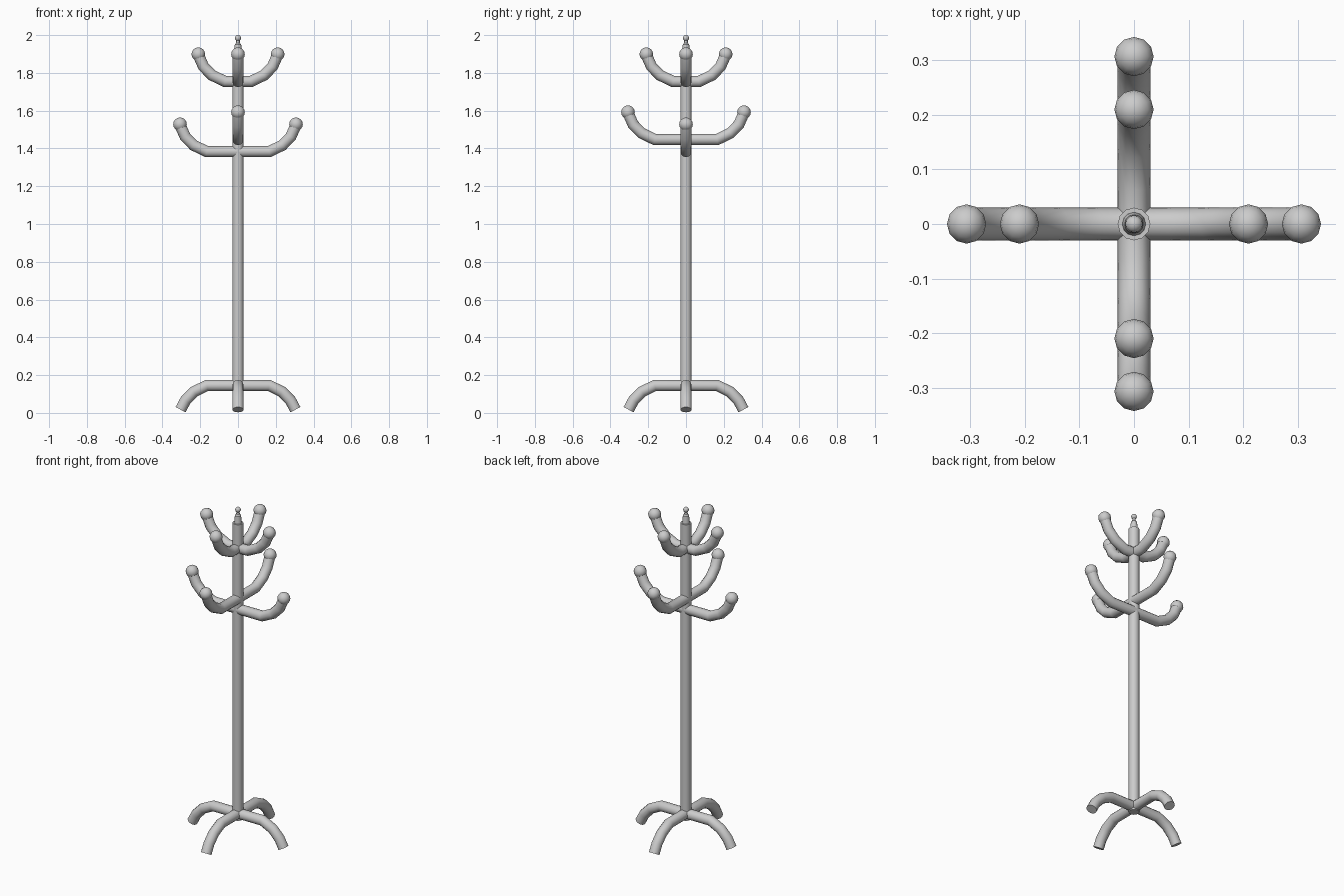
import bpy, bmesh, math

if "Cube" in bpy.data.objects:
    bpy.data.objects.remove(bpy.data.objects["Cube"])

R = 0.03          # tube radius
SIDES = 12


def smooth(ob, angle=35):
    bpy.ops.object.select_all(action='DESELECT')
    ob.select_set(True)
    bpy.context.view_layer.objects.active = ob
    bpy.ops.object.shade_smooth_by_angle(angle=math.radians(angle))


def lathe(name, profile):
    """Revolve (radius, z) points around the z axis."""
    bm = bmesh.new()
    vs = [bm.verts.new((r, 0, z)) for r, z in profile]
    es = [bm.edges.new(p) for p in zip(vs, vs[1:])]
    bmesh.ops.spin(bm, geom=vs + es, cent=(0, 0, 0), axis=(0, 0, 1),
                   angle=2 * math.pi, steps=SIDES)
    bmesh.ops.remove_doubles(bm, verts=bm.verts, dist=1e-5)
    bmesh.ops.recalc_face_normals(bm, faces=bm.faces)
    me = bpy.data.meshes.new(name)
    bm.to_mesh(me)
    bm.free()
    ob = bpy.data.objects.new(name, me)
    bpy.context.collection.objects.link(ob)
    smooth(ob)


def tube_pair(name, half, along_y):
    """Bent tube through the pole; half is the (distance, z) path of one side."""
    path = [(-d, z) for d, z in reversed(half)] + half
    cu = bpy.data.curves.new(name, 'CURVE')
    cu.dimensions = '3D'
    cu.bevel_depth = R
    cu.bevel_resolution = (SIDES - 4) // 2
    cu.use_fill_caps = True
    sp = cu.splines.new('POLY')
    sp.points.add(len(path) - 1)
    for p, (d, z) in zip(sp.points, path):
        p.co = (0, d, z, 1) if along_y else (d, 0, z, 1)
    ob = bpy.data.objects.new(name, cu)
    bpy.context.collection.objects.link(ob)
    bpy.ops.object.select_all(action='DESELECT')
    ob.select_set(True)
    bpy.context.view_layer.objects.active = ob
    bpy.ops.object.convert(target='MESH')
    smooth(bpy.context.object)


def ball(name, loc, r):
    bpy.ops.mesh.primitive_uv_sphere_add(segments=SIDES, ring_count=8, radius=r, location=loc)
    bpy.context.object.name = name
    smooth(bpy.context.object, 60)


def hook_pair(name, start, z, along_y):
    bend = [(0, 0), (0.07, 0.034), (0.115, 0.08), (0.142, 0.142)]
    tube_pair(name, [(start + d, z + h) for d, h in bend], along_y)
    for s in (-1, 1):
        d = s * (start + 0.142)
        ball(name + "_knob", (0, d, z + 0.145) if along_y else (d, 0, z + 0.145), 0.036)


# central pole
lathe("pole", [(0, 0.112), (R, 0.112), (R, 1.905), (0, 1.905)])

# finial on top
lathe("finial_neck", [(0, 1.90), (0.022, 1.90), (0.017, 1.95), (0.010, 1.957),
                      (0.009, 1.975), (0, 1.975)])
ball("finial_ball", (0, 0, 1.984), 0.016)

# coat hooks: lower tiers are staggered, upper tier is level
hook_pair("lower_hooks_x", 0.165, 1.383, False)
hook_pair("lower_hooks_y", 0.165, 1.447, True)
hook_pair("upper_hooks_x", 0.068, 1.754, False)
hook_pair("upper_hooks_y", 0.068, 1.754, True)

# four curved feet
foot = [(0.165, 0.145), (0.233, 0.112), (0.278, 0.066), (0.304, 0.017)]
tube_pair("feet_x", foot, False)
tube_pair("feet_y", foot, True)
